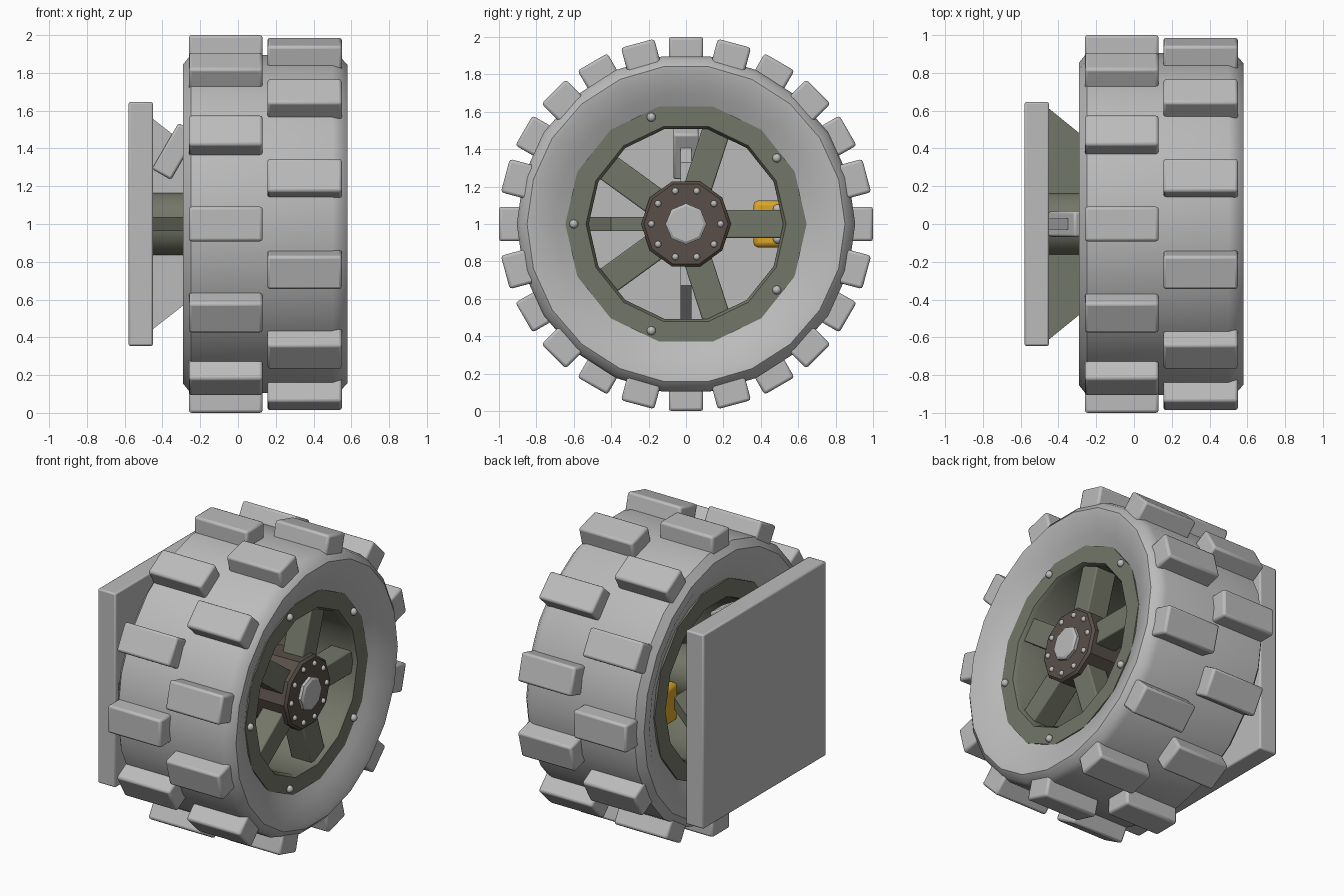
import bpy, bmesh, math
from mathutils import Matrix, Vector

if "Cube" in bpy.data.objects:
    bpy.data.objects.remove(bpy.data.objects["Cube"])

AXLE = Vector((0, 0, 1))


def mat(name, rgb):
    m = bpy.data.materials.new(name)
    m.diffuse_color = (*rgb, 1)
    m.use_nodes = True
    m.node_tree.nodes["Principled BSDF"].inputs["Base Color"].default_value = m.diffuse_color
    return m


GREY = mat("light grey", (0.50, 0.50, 0.50))
OLIVE = mat("olive grey", (0.17, 0.18, 0.135))
BROWN = mat("dark brown", (0.10, 0.078, 0.065))
YELLOW = mat("yellow", (0.70, 0.38, 0.02))


def finish(name, bm, material, bevel=0, smooth=35):
    bmesh.ops.recalc_face_normals(bm, faces=bm.faces)
    me = bpy.data.meshes.new(name)
    bm.to_mesh(me)
    bm.free()
    me.materials.append(material)
    ob = bpy.data.objects.new(name, me)
    bpy.context.collection.objects.link(ob)
    if bevel:
        b = ob.modifiers.new("bevel", 'BEVEL')
        b.width, b.segments, b.limit_method = bevel, 2, 'ANGLE'
    bpy.context.view_layer.objects.active = ob
    ob.select_set(True)
    bpy.ops.object.shade_smooth_by_angle(angle=math.radians(smooth))
    ob.select_set(False)
    return ob


def lathe(name, profile, sides, material, closed=True):
    """Spin (x, radius) points around the axle."""
    bm = bmesh.new()
    rings = []
    for i in range(sides):
        a = 2 * math.pi * i / sides
        rings.append([bm.verts.new((x, r * math.cos(a), 1 + r * math.sin(a))) for x, r in profile])
    n = len(profile)
    for i in range(sides):
        p, q = rings[i], rings[(i + 1) % sides]
        for j in range(n if closed else n - 1):
            k = (j + 1) % n
            bm.faces.new((p[j], p[k], q[k], q[j]))
    if not closed:
        bm.faces.new([r[0] for r in rings])
        bm.faces.new([r[-1] for r in rings])
    return finish(name, bm, material)


def add_box(bm, x0, x1, y0, y1, z0, z1, turn=0):
    """Box measured from the axle, turned about it."""
    m = (Matrix.Translation(AXLE) @ Matrix.Rotation(turn, 4, 'X')
         @ Matrix.Translation(((x0 + x1) / 2, (y0 + y1) / 2, (z0 + z1) / 2))
         @ Matrix.Diagonal((x1 - x0, y1 - y0, z1 - z0, 1)))
    bmesh.ops.create_cube(bm, size=1, matrix=m)


def bolt_ring(name, x, r, count, start, size):
    bm = bmesh.new()
    for i in range(count):
        a = start + 2 * math.pi * i / count
        bmesh.ops.create_uvsphere(bm, u_segments=10, v_segments=6, radius=size,
            matrix=Matrix.Translation((x, r * math.cos(a), 1 + r * math.sin(a))))
    finish(name, bm, GREY, smooth=60)


# Tyre with dished side walls
lathe("tyre", [(-0.20, 0.62), (-0.29, 0.80), (-0.29, 0.855), (-0.25, 0.905), (0.50, 0.905),
               (0.545, 0.89), (0.58, 0.85), (0.575, 0.81), (0.53, 0.70), (0.49, 0.62)], 22, GREY)

# Two staggered rows of tread lugs
for name, x0, x1, offset in (("inner_tread", -0.26, 0.13, 0), ("outer_tread", 0.155, 0.55, 15)):
    bm = bmesh.new()
    for i in range(12):
        add_box(bm, x0, x1, 0.86, 1.0, -0.092, 0.092, math.radians(offset + 30 * i))
    finish(name, bm, GREY, bevel=0.015)

# Rim barrel, spokes, hub and cap
lathe("rim", [(-0.22, 0.645), (-0.22, 0.53), (-0.19, 0.52), (0.48, 0.52), (0.505, 0.535),
              (0.505, 0.645)], 14, OLIVE)
bm = bmesh.new()
for i in range(5):
    add_box(bm, 0.33, 0.48, 0.15, 0.54, -0.075, 0.075, math.radians(72 * i))
finish("spokes", bm, OLIVE, bevel=0.008)
lathe("hub", [(0.05, 0.22), (0.06, 0.235), (0.505, 0.24), (0.52, 0.225)], 10, BROWN, closed=False)
lathe("hub_cap", [(0.51, 0.11), (0.54, 0.11), (0.55, 0.095)], 8, GREY, closed=False)
bolt_ring("hub_bolts", 0.52, 0.185, 10, 0, 0.018)
bolt_ring("rim_bolts", 0.51, 0.60, 5, math.radians(36), 0.024)

# Axle and mounting plate
lathe("axle", [(-0.46, 0.172), (0.08, 0.172)], 12, OLIVE, closed=False)
bm = bmesh.new()
add_box(bm, -0.58, -0.45, -0.645, 0.645, -0.645, 0.645)
finish("mounting_plate", bm, GREY, bevel=0.01)


def fin(name, half_plate, half_end, x_end, thick, upright, material):
    """Tapered gusset standing on the plate."""
    bm = bmesh.new()
    outline = [(-0.455, -half_plate), (x_end, -half_end), (x_end, half_end), (-0.455, half_plate)]
    sides = [[bm.verts.new((x, t, 1 + w) if upright else (x, w, 1 + t)) for x, w in outline]
             for t in (-thick, thick)]
    bm.faces.new(sides[0])
    bm.faces.new(sides[1])
    for i in range(4):
        j = (i + 1) % 4
        bm.faces.new((sides[0][i], sides[0][j], sides[1][j], sides[1][i]))
    finish(name, bm, material)


fin("upright_gusset", 0.56, 0.33, -0.16, 0.03, True, GREY)
fin("level_gusset", 0.615, 0.40, -0.19, 0.038, False, OLIVE)

# Slanted damper block on top of the upright gusset
bm = bmesh.new()
bmesh.ops.create_cube(bm, size=1, matrix=Matrix.Translation((-0.335, 0, 1.385))
                      @ Matrix.Rotation(math.radians(30), 4, 'Y') @ Matrix.Diagonal((0.115, 0.135, 0.28, 1)))
finish("damper", bm, GREY, bevel=0.012)

# Brake caliper with two bolts
bm = bmesh.new()
add_box(bm, -0.20, -0.08, 0.36, 0.525, -0.125, 0.125)
finish("caliper", bm, YELLOW, bevel=0.025)
bm = bmesh.new()
for z in (0.92, 1.08):
    bmesh.ops.create_uvsphere(bm, u_segments=10, v_segments=6, radius=0.025,
                              matrix=Matrix.Translation((-0.08, 0.49, z)))
finish("caliper_bolts", bm, GREY, smooth=60)
